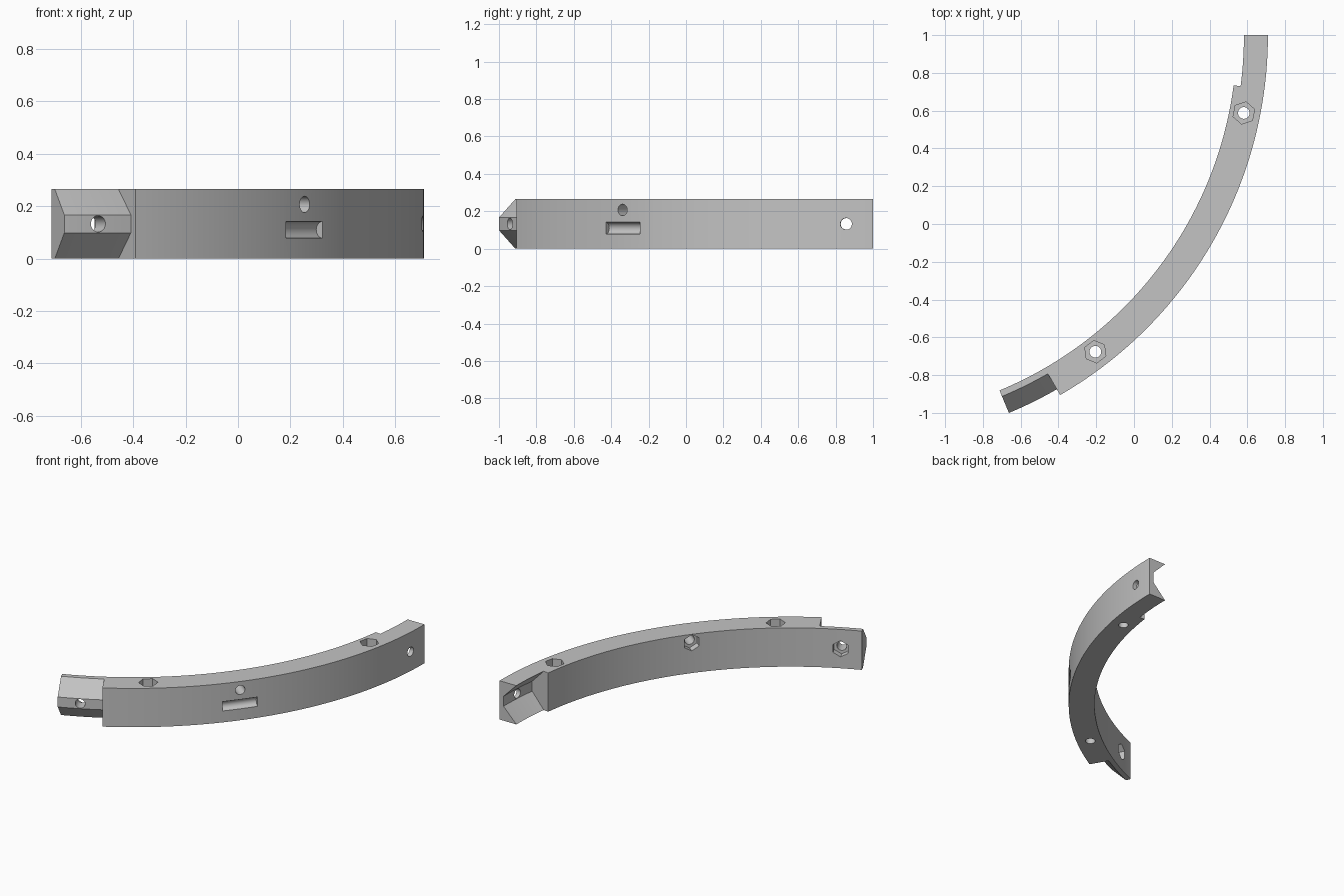
import bpy
import bmesh
from math import radians, sin, cos
from mathutils import Matrix, Vector

if "Cube" in bpy.data.objects:
    bpy.data.objects.remove(bpy.data.objects["Cube"])

# Main sizes: arc centre, radii and height
CENTRE = Vector((-1.491, 1.0, 0))
R_IN, R_OUT, H = 2.036, 2.2, 0.265
MID = H / 2
HOLE = 0.031

grey = bpy.data.materials.new("plain grey")
grey.use_nodes = True
tint = (0.55, 0.55, 0.55, 1)
grey.diffuse_color = tint
grey.node_tree.nodes["Principled BSDF"].inputs["Base Color"].default_value = tint


def finish(name, bm):
    bmesh.ops.recalc_face_normals(bm, faces=bm.faces)
    mesh = bpy.data.meshes.new(name)
    bm.to_mesh(mesh)
    bm.free()
    mesh.materials.append(grey)
    ob = bpy.data.objects.new(name, mesh)
    bpy.context.collection.objects.link(ob)
    return ob


def radial(deg):
    return Vector((cos(radians(deg)), sin(radians(deg)), 0))


def sweep(name, profile, start, end, steps):
    """Sweep a closed (radius, height) profile around the arc centre."""
    bm = bmesh.new()
    rings = []
    for i in range(steps + 1):
        d = radial(start + (end - start) * i / steps)
        rings.append([bm.verts.new(CENTRE + d * r + Vector((0, 0, z))) for r, z in profile])
    n = len(profile)
    for a, b in zip(rings, rings[1:]):
        for k in range(n):
            bm.faces.new((a[k], a[(k + 1) % n], b[(k + 1) % n], b[k]))
    bm.faces.new(rings[0])
    bm.faces.new(rings[-1])
    return finish(name, bm)


def prism(name, a, b, up, radius, sides):
    """Regular prism from a to b with one corner pointing along up."""
    z = (b - a).normalized()
    x = up.cross(z)
    m = Matrix((x, up, z)).transposed().to_4x4()
    m.translation = (a + b) / 2
    bm = bmesh.new()
    bmesh.ops.create_cone(bm, cap_ends=True, segments=sides, radius1=radius,
                          radius2=radius, depth=(b - a).length, matrix=m)
    return finish(name, bm)


def cut(target, cutter):
    cutter.hide_render = True
    mod = target.modifiers.new("cut", "BOOLEAN")
    mod.operation = "DIFFERENCE"
    mod.solver = "EXACT"
    mod.object = cutter
    bpy.context.view_layer.objects.active = target
    bpy.ops.object.modifier_apply(modifier=mod.name)
    bpy.data.objects.remove(cutter)


def wedge(shoulder, tip):
    """Tapered joint outline, with its slopes run on past top and bottom."""
    flat = 0.034
    slope = (tip - shoulder) / (MID - flat)
    out = MID + 0.08
    back = tip - slope * (out - flat)
    return [(back, MID + out), (tip, MID + flat), (tip, MID - flat), (back, MID - out)]


UP = Vector((0, 0, 1))

# Curved body
body = sweep("curved_rail", [(R_IN, 0), (R_OUT, 0), (R_OUT, H), (R_IN, H)], -67.5, 0, 90)

# Tapered plug at the right end, socket at the left end
plug = wedge(2.07, 2.165)
cut(body, sweep("plug_cutter", plug + [(2.4, plug[-1][1]), (2.4, plug[0][1])], -70, -60, 14))
socket = wedge(2.073, 2.17)
cut(body, sweep("socket_cutter", socket + [(1.8, socket[-1][1]), (1.8, socket[0][1])], -7.5, 3, 14))

# Bolt holes through the side, with nut pockets on the inner face
for deg, z, nut in ((-3.75, MID, False), (-37.5, 0.207, True), (-63.75, MID, True)):
    base = CENTRE + UP * z
    d = radial(deg)
    cut(body, prism("side_hole", base + d * 1.9, base + d * 2.3, UP, HOLE, 32))
    if nut:
        cut(body, prism("side_nut", base + d * 1.9, base + d * (R_IN + 0.045), UP, 0.055, 6))

# Upright bolt holes with nut pockets in the top
for deg in (-11.25, -52.5):
    p = CENTRE + radial(deg) * 2.113
    t = radial(deg + 90)
    cut(body, prism("upright_hole", p - UP * 0.1, p + UP * 0.4, t, HOLE, 32))
    cut(body, prism("upright_nut", p + UP * (H - 0.06), p + UP * 0.4, t, 0.06, 6))

# Half-round slot on the outer face
p = CENTRE + radial(-37.5) * R_OUT + UP * 0.11
t = radial(52.5) * 0.114
cut(body, prism("slot_cutter", p - t, p + t, UP, 0.032, 32))

bpy.ops.object.select_all(action="DESELECT")
body.select_set(True)
bpy.context.view_layer.objects.active = body
bpy.ops.object.shade_smooth_by_angle(angle=radians(25))
